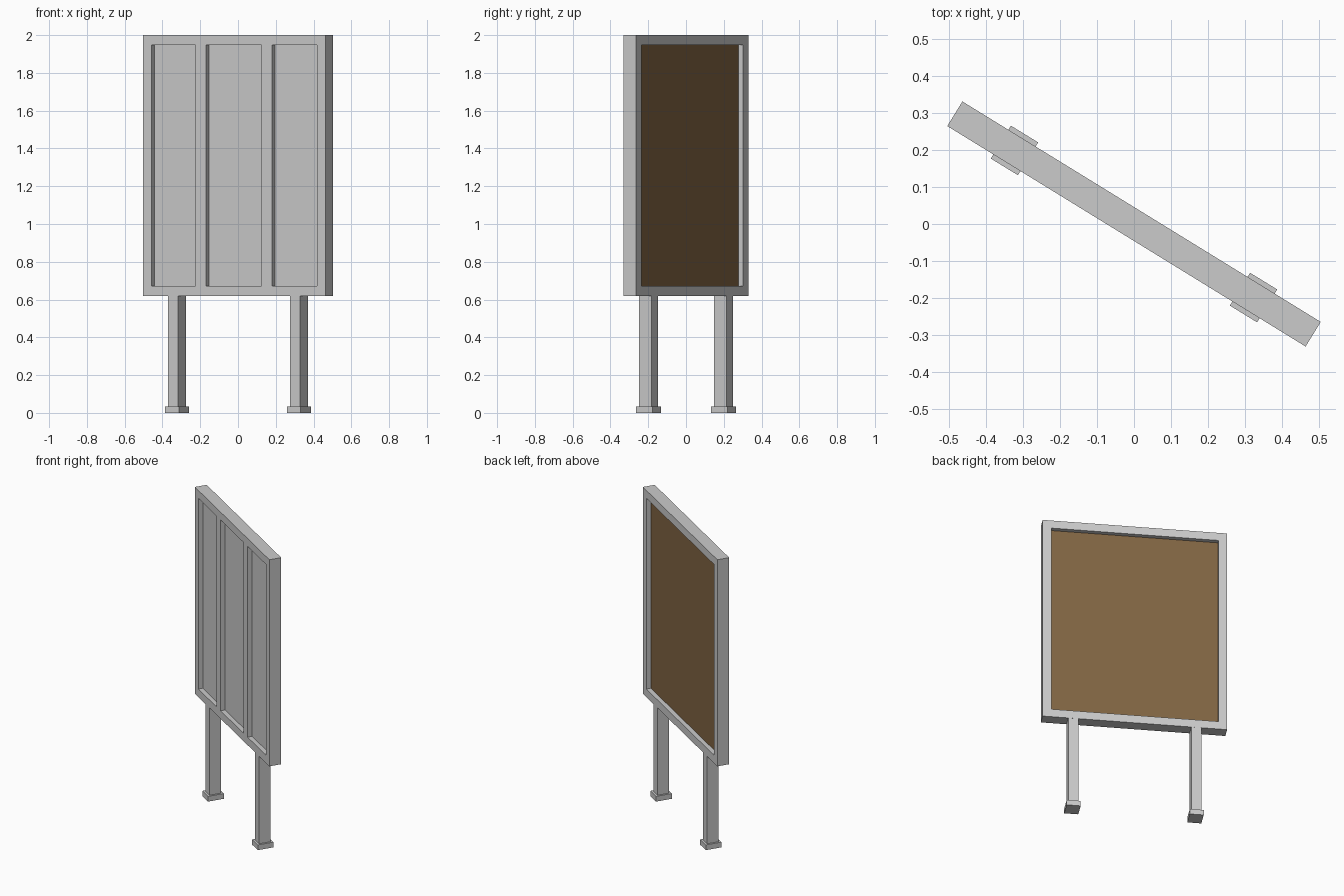
import bpy, bmesh, math
from mathutils import Matrix, Vector

cube = bpy.data.objects.get("Cube")
if cube:
    bpy.data.objects.remove(cube, do_unlink=True)


def material(name, rgb):
    m = bpy.data.materials.new(name)
    m.use_nodes = True
    m.diffuse_color = (*rgb, 1)
    m.node_tree.nodes["Principled BSDF"].inputs["Base Color"].default_value = (*rgb, 1)
    return m


GREY = material("painted_grey", (0.6, 0.6, 0.6))
BROWN = material("cork_brown", (0.22, 0.13, 0.056))

# The whole stand is turned about the vertical axis
TURN = Matrix.Rotation(math.radians(-31.6), 4, 'Z')
WIDTH, DEPTH = 1.136, 0.078
BOTTOM, TOP = 0.62, 2.0
BORDER, RECESS = 0.053, 0.03


def box(size, centre):
    bm = bmesh.new()
    bmesh.ops.create_cube(bm, size=1)
    bmesh.ops.scale(bm, vec=size, verts=bm.verts)
    bmesh.ops.translate(bm, vec=centre, verts=bm.verts)
    return bm


def finish(bm, name, mats):
    bmesh.ops.recalc_face_normals(bm, faces=bm.faces)
    mesh = bpy.data.meshes.new(name)
    bm.to_mesh(mesh)
    bm.free()
    for m in mats:
        mesh.materials.append(m)
    obj = bpy.data.objects.new(name, mesh)
    obj.matrix_world = TURN
    bpy.context.collection.objects.link(obj)
    return obj


# Board: a slab divided along the borders and mullions
board = box((WIDTH, DEPTH, TOP - BOTTOM), (0, 0, (TOP + BOTTOM) / 2))
edge = WIDTH / 2 - BORDER
openings = [(-edge, -0.239), (-0.175, 0.171), (0.236, edge)]
z_low, z_high = BOTTOM + BORDER, TOP - BORDER
cuts = [((u, 0, 0), (1, 0, 0)) for pair in openings for u in pair]
cuts += [((0, 0, z), (0, 0, 1)) for z in (z_low, z_high)]
for point, normal in cuts:
    bmesh.ops.bisect_plane(board, geom=board.verts[:] + board.edges[:] + board.faces[:],
                           plane_co=point, plane_no=normal)


def inside(face, side, low, high):
    c = face.calc_center_median()
    return side * c.y > DEPTH / 2 - 0.001 and low < c.x < high and z_low < c.z < z_high


# Three recessed bays on the front
bays = [f for f in board.faces if any(inside(f, -1, a, b) for a, b in openings)]
for f in bmesh.ops.extrude_discrete_faces(board, faces=bays)["faces"]:
    bmesh.ops.translate(board, vec=(0, RECESS, 0), verts=f.verts)

# One wide recessed pinning surface on the back
back = [f for f in board.faces if inside(f, 1, -edge, edge)]
new = bmesh.ops.extrude_face_region(board, geom=back)["geom"]
bmesh.ops.translate(board, vec=(0, -RECESS, 0),
                    verts=[v for v in new if isinstance(v, bmesh.types.BMVert)])
for f in new:
    if isinstance(f, bmesh.types.BMFace):
        f.material_index = 1
leftover = [f for f in back if f.is_valid]
if leftover:
    bmesh.ops.delete(board, geom=leftover, context='FACES')
finish(board, "display_board", [GREY, BROWN])

# Legs and foot plates
FOOT = 0.035
for side, u in (("right", -0.379), ("left", 0.379)):
    height = BOTTOM - FOOT
    finish(box((0.062, DEPTH - 0.001, height), (u, 0, FOOT + height / 2)), side + "_leg", [GREY])
    finish(box((0.086, 0.104, FOOT), (u, 0, FOOT / 2)), side + "_foot", [GREY])
